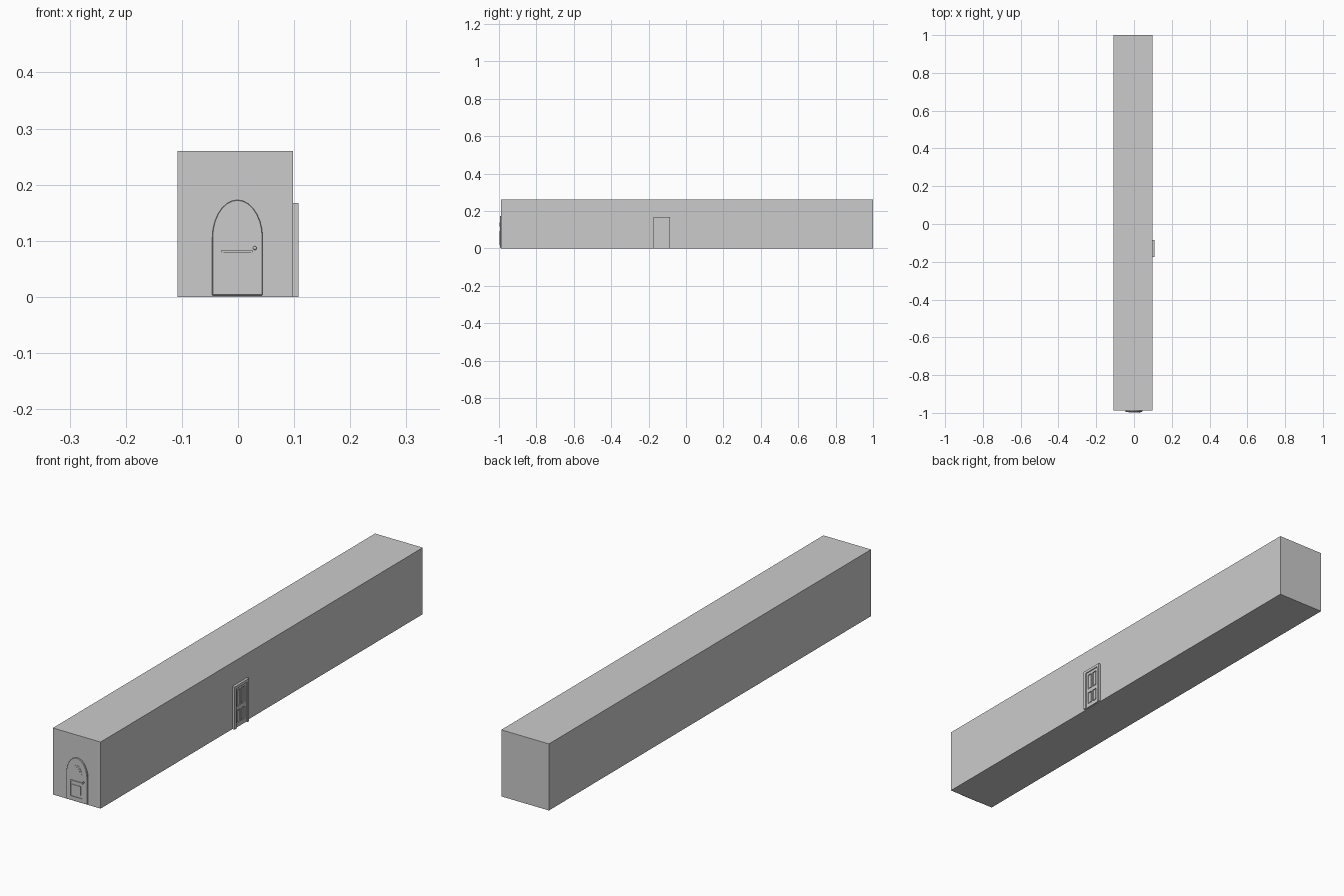
import bpy, bmesh, math
from mathutils import Matrix

if "Cube" in bpy.data.objects:
    bpy.data.objects.remove(bpy.data.objects["Cube"])


def make_object(name, bm):
    bmesh.ops.recalc_face_normals(bm, faces=bm.faces)
    me = bpy.data.meshes.new(name)
    bm.to_mesh(me)
    bm.free()
    ob = bpy.data.objects.new(name, me)
    bpy.context.collection.objects.link(ob)
    return ob


def box(name, x0, x1, y0, y1, z0, z1):
    bm = bmesh.new()
    m = Matrix.Translation(((x0 + x1) / 2, (y0 + y1) / 2, (z0 + z1) / 2))
    m = m @ Matrix.Diagonal((x1 - x0, y1 - y0, z1 - z0, 1))
    bmesh.ops.create_cube(bm, size=1, matrix=m)
    return make_object(name, bm)


def arch(cx, half, z0, spring, rise, n=14):
    pts = [(cx - half, z0), (cx + half, z0)]
    first = 0 if spring > z0 else 1
    last = n if spring > z0 else n - 1
    for i in range(first, last + 1):
        a = math.pi * i / n
        pts.append((cx + half * math.cos(a), spring + rise * math.sin(a)))
    return pts


def prism(name, pts, y_front, y_back):
    bm = bmesh.new()
    face = bm.faces.new([bm.verts.new((x, y_back, z)) for x, z in pts])
    out = bmesh.ops.extrude_face_region(bm, geom=[face])
    for v in out["geom"]:
        if isinstance(v, bmesh.types.BMVert):
            v.co.y = y_front
    return make_object(name, bm)


def moulding(name, x0, x1, z0, z1, w, y_front, y_back):
    box(name + "_left", x0, x0 + w, y_front, y_back, z0, z1)
    box(name + "_right", x1 - w, x1, y_front, y_back, z0, z1)
    box(name + "_bottom", x0 + w, x1 - w, y_front, y_back, z0, z0 + w)
    box(name + "_top", x0 + w, x1 - w, y_front, y_back, z1 - w, z1)


# Long corridor body
box("corridor", -0.108, 0.098, -0.988, 1.0, 0, 0.26)

# Arched front door with thin bevelled edge
door = prism("arched_door", arch(-0.001, 0.045, 0.003, 0.105, 0.068), -0.994, -0.985)
bev = door.modifiers.new("edge", 'BEVEL')
bev.width = 0.001
bev.segments = 1

# Raised lower panel: stepped moulding with shelf
moulding("panel_moulding", -0.030, 0.027, 0.017, 0.083, 0.004, -0.9965, -0.993)
box("panel_field", -0.019, 0.017, -0.996, -0.993, 0.033, 0.067)
box("panel_ledge", -0.030, 0.027, -0.9975, -0.993, 0.079, 0.083)

# Half-round window above
prism("fan_window", arch(-0.001, 0.022, 0.113, 0.113, 0.032, 10), -0.9955, -0.993)
prism("fan_window_pane", arch(-0.001, 0.016, 0.117, 0.117, 0.022, 10), -0.9965, -0.995)

# Door knob
bm = bmesh.new()
bmesh.ops.create_uvsphere(bm, u_segments=14, v_segments=8, radius=0.0035,
                          matrix=Matrix.Translation((0.030, -0.9965, 0.087)))
knob = make_object("door_knob", bm)
for p in knob.data.polygons:
    p.use_smooth = True

# Side door frame
Y0, Y1 = -0.175, -0.085
for side, a in (("front", Y0), ("back", Y1 - 0.011)):
    box("side_jamb_" + side, 0.090, 0.108, a, a + 0.011, 0, 0.167)
box("side_lintel", 0.090, 0.108, Y0 + 0.011, Y1 - 0.011, 0.156, 0.167)

# Side door leaf, with stiles and rails around four panels
box("side_leaf", 0.090, 0.1, Y0 + 0.011, Y1 - 0.011, 0.001, 0.156)
for side, a, b in (("front", -0.164, -0.154), ("mid", -0.1335, -0.1265), ("back", -0.106, -0.096)):
    box("side_stile_" + side, 0.098, 0.104, a, b, 0.001, 0.156)
for level, a, b in (("low", 0.001, 0.017), ("mid", 0.066, 0.082), ("top", 0.145, 0.156)):
    for half, c, d in (("a", -0.154, -0.1335), ("b", -0.1265, -0.106)):
        box("side_rail_" + level + "_" + half, 0.098, 0.104, c, d, a, b)
for half, c in (("a", -0.150), ("b", -0.1225)):
    for level, a, b in (("lower", 0.022, 0.061), ("upper", 0.087, 0.140)):
        box("side_panel_" + level + "_" + half, 0.098, 0.102, c, c + 0.0125, a, b)
